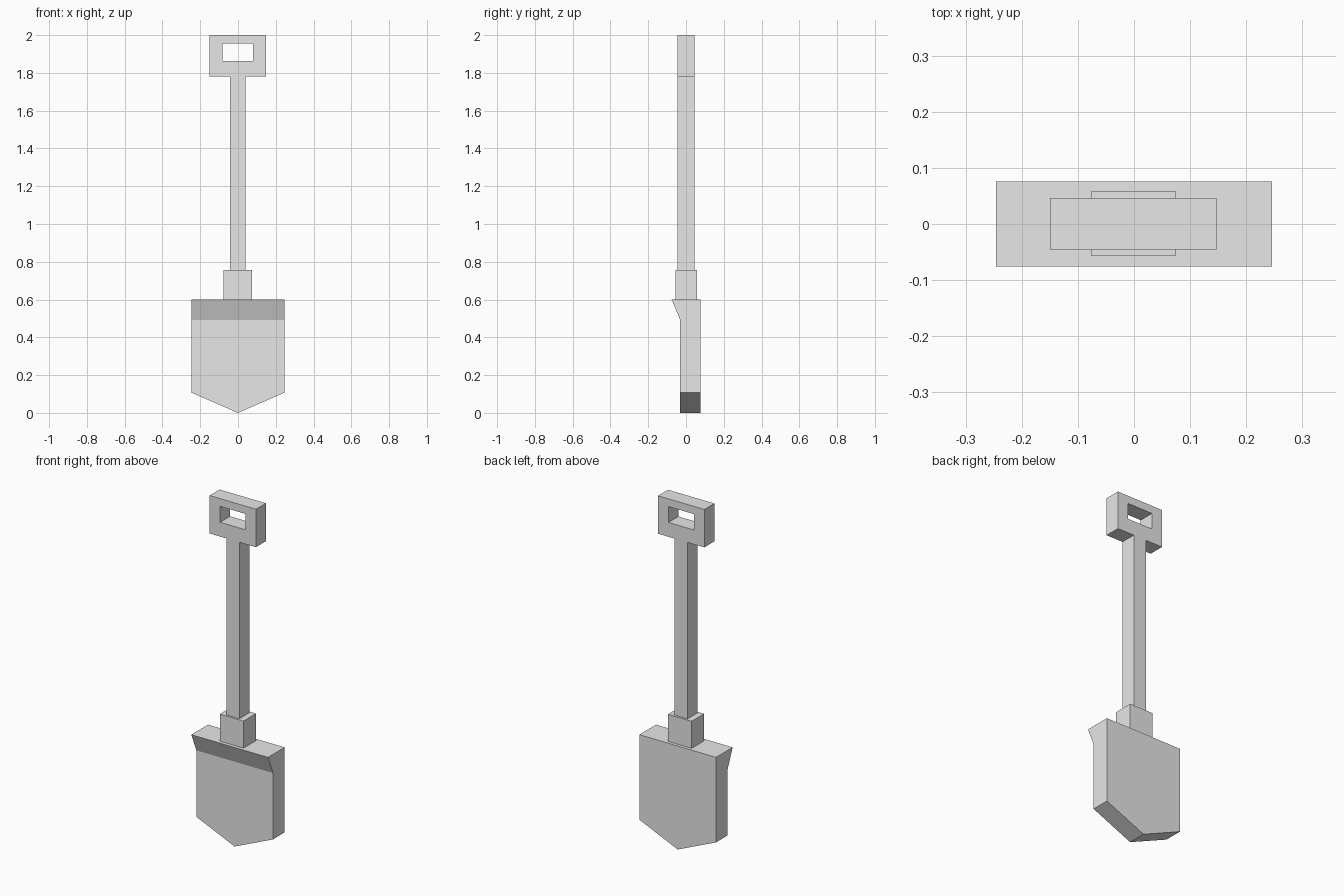
import bpy
import bmesh
from mathutils import Vector

if "Cube" in bpy.data.objects:
    bpy.data.objects.remove(bpy.data.objects["Cube"], do_unlink=True)

grey = bpy.data.materials.new("light grey")
grey.use_nodes = True
grey.diffuse_color = (0.8, 0.8, 0.8, 1)
grey.node_tree.nodes["Principled BSDF"].inputs["Base Color"].default_value = grey.diffuse_color


def finish(name, bm):
    """Turn a bmesh into a flat-shaded grey object."""
    bmesh.ops.recalc_face_normals(bm, faces=bm.faces)
    mesh = bpy.data.meshes.new(name)
    bm.to_mesh(mesh)
    bm.free()
    mesh.materials.append(grey)
    obj = bpy.data.objects.new(name, mesh)
    bpy.context.collection.objects.link(obj)
    return obj


def box(name, low, high):
    """Box between two opposite corners."""
    low, high = Vector(low), Vector(high)
    bm = bmesh.new()
    bmesh.ops.create_cube(bm, size=1)
    bmesh.ops.scale(bm, vec=high - low, verts=bm.verts)
    bmesh.ops.translate(bm, vec=(low + high) / 2, verts=bm.verts)
    return finish(name, bm)


# Straight parts
box("shaft", (-0.042, -0.045, 0.757), (0.04, 0.046, 1.78))
box("collar", (-0.077, -0.056, 0.6), (0.075, 0.058, 0.757))

# Grip: rectangular frame made from four linked rings
bm = bmesh.new()
outer = (-0.15, 0.147, 1.78, 2.0)
inner = (-0.083, 0.08, 1.863, 1.955)
front, back = -0.045, 0.046
rings = []
for (x0, x1, z0, z1), y in ((outer, front), (inner, front), (inner, back), (outer, back)):
    rings.append([bm.verts.new((x, y, z)) for x, z in ((x0, z0), (x1, z0), (x1, z1), (x0, z1))])
for r in range(4):
    a, b = rings[r], rings[(r + 1) % 4]
    for i in range(4):
        j = (i + 1) % 4
        bm.faces.new((a[i], a[j], b[j], b[i]))
finish("grip", bm)

# Blade: side profile with front lip, extruded across, tip cut to a point
half, shoulder = 0.246, 0.107
profile = [(0.076, 0), (-0.031, 0), (-0.031, 0.492), (-0.076, 0.6), (0.076, 0.6)]
bm = bmesh.new()
side = bm.faces.new([bm.verts.new((-half, y, z)) for y, z in profile])
extruded = bmesh.ops.extrude_face_region(bm, geom=[side])["geom"]
bmesh.ops.translate(bm, vec=(2 * half, 0, 0),
                    verts=[v for v in extruded if isinstance(v, bmesh.types.BMVert)])
for sign in (-1, 1):
    cut = bmesh.ops.bisect_plane(
        bm, geom=bm.verts[:] + bm.edges[:] + bm.faces[:], dist=1e-5,
        plane_co=(0, 0, 0), plane_no=(sign * shoulder, 0, -half), clear_outer=True)
    rim = [e for e in cut["geom_cut"] if isinstance(e, bmesh.types.BMEdge)]
    bmesh.ops.holes_fill(bm, edges=[e for e in bm.edges if e.is_boundary], sides=0)
bmesh.ops.remove_doubles(bm, verts=bm.verts, dist=1e-5)
finish("blade", bm)
